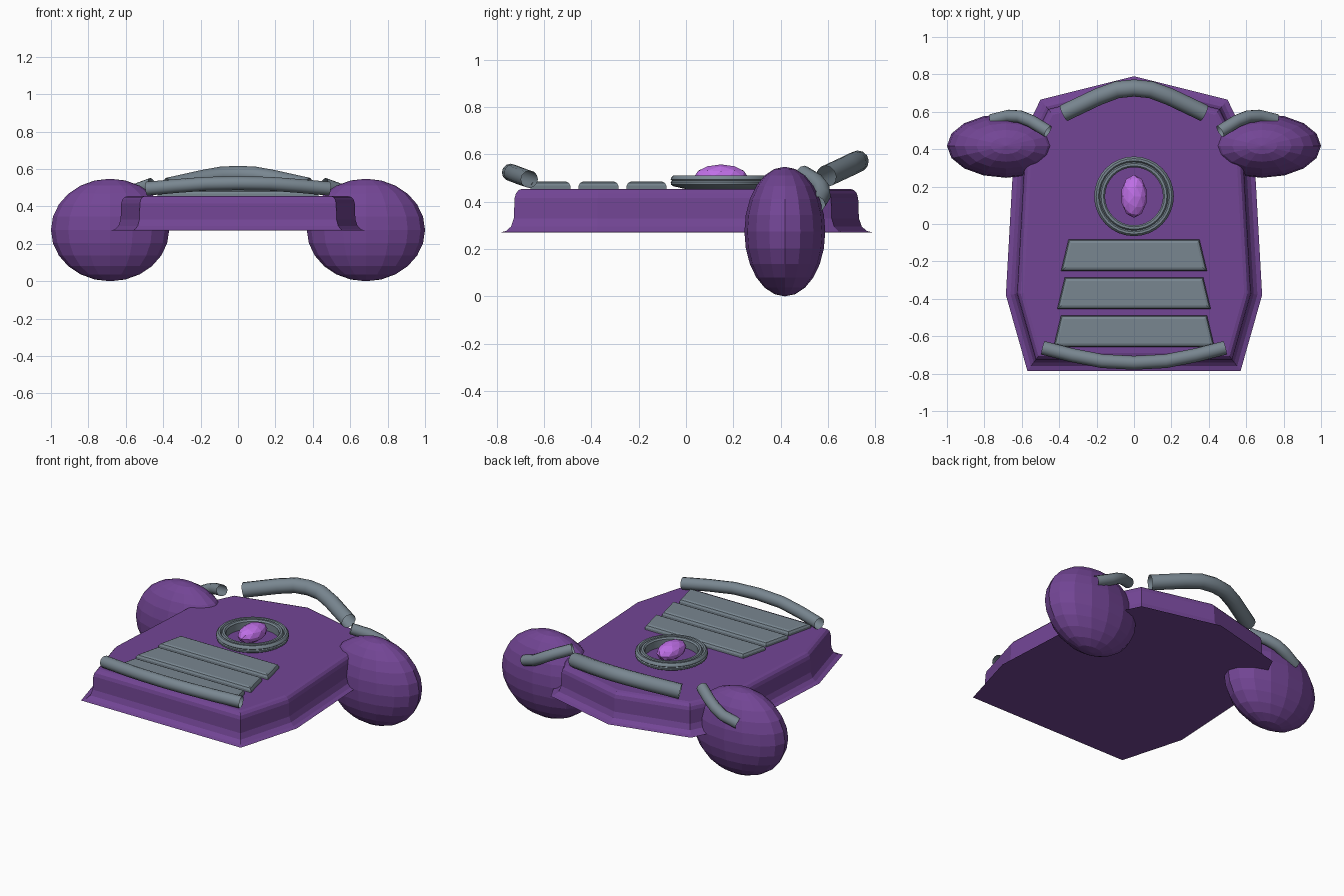
import bpy, bmesh
from mathutils import Vector, Matrix

if "Cube" in bpy.data.objects:
    bpy.data.objects.remove(bpy.data.objects["Cube"])


def material(name, rgb):
    m = bpy.data.materials.new(name)
    m.diffuse_color = (*rgb, 1)
    m.use_nodes = True
    m.node_tree.nodes["Principled BSDF"].inputs["Base Color"].default_value = m.diffuse_color
    return m


PURPLE = material("purple_paint", (0.17, 0.06, 0.30))
STEEL = material("steel", (0.19, 0.24, 0.28))
GLOW = material("bright_purple", (0.52, 0.16, 0.80))


def add_mesh(name, bm, mat):
    bmesh.ops.recalc_face_normals(bm, faces=bm.faces)
    me = bpy.data.meshes.new(name)
    bm.to_mesh(me)
    bm.free()
    me.materials.append(mat)
    ob = bpy.data.objects.new(name, me)
    bpy.context.collection.objects.link(ob)
    return ob


def inset(pts, d):
    """Offset a counter-clockwise outline inwards by d."""
    out = []
    for i, p in enumerate(pts):
        a = (p - pts[i - 1]).normalized()
        b = (pts[(i + 1) % len(pts)] - p).normalized()
        na, nb = Vector((-a.y, a.x)), Vector((-b.y, b.x))
        out.append(p + (na + nb) * d / (1 + na.dot(nb)))
    return out


def layered(name, outline, profile, mat):
    """Stack inset copies of an outline, capped at both ends."""
    bm = bmesh.new()
    pts = [Vector(p) for p in outline]
    rings = [[bm.verts.new((p.x, p.y, z)) for p in inset(pts, d)] for d, z in profile]
    n = len(pts)
    for lo, hi in zip(rings, rings[1:]):
        for i in range(n):
            j = (i + 1) % n
            bm.faces.new((lo[i], lo[j], hi[j], hi[i]))
    bm.faces.new(rings[0][::-1])
    bm.faces.new(rings[-1])
    return add_mesh(name, bm, mat)


def tube(name, points, radius, mat):
    """Open-ended round tube along a path."""
    cu = bpy.data.curves.new(name + "_path", 'CURVE')
    cu.dimensions = '3D'
    cu.bevel_depth = radius
    cu.bevel_resolution = 4
    sp = cu.splines.new('POLY')
    sp.points.add(len(points) - 1)
    for sp_pt, p in zip(sp.points, points):
        sp_pt.co = (*p, 1)
    tmp = bpy.data.objects.new(name + "_path", cu)
    bpy.context.collection.objects.link(tmp)
    dg = bpy.context.evaluated_depsgraph_get()
    me = bpy.data.meshes.new_from_object(tmp.evaluated_get(dg))
    bpy.data.objects.remove(tmp)
    me.materials.clear()
    me.materials.append(mat)
    ob = bpy.data.objects.new(name, me)
    bpy.context.collection.objects.link(ob)
    return ob


def mirrored(half):
    """Complete a path whose first point lies on x = 0."""
    return [(-x, y, z) for x, y, z in half[:0:-1]] + half


# Hull with flared skirt and rounded upper edge
right = [(0.57, -0.785), (0.685, -0.38), (0.643, 0.37), (0.50, 0.665)]
hull = right + [(0, 0.79)] + [(-x, y) for x, y in right[::-1]]
layered("hull", hull, [(0, 0.27), (0.025, 0.277), (0.045, 0.295), (0.057, 0.33),
                       (0.06, 0.415), (0.066, 0.436), (0.078, 0.45), (0.095, 0.455)], PURPLE)

# Hood slats
for i in range(3):
    y, w = -0.083 - 0.203 * i, 0.35 + 0.02 * i
    layered(f"hood_slat_{i + 1}",
            [(-w - 0.04, y - 0.168), (w + 0.04, y - 0.168), (w, y), (-w, y)],
            [(0, 0.44), (0, 0.468), (0.006, 0.48), (0.018, 0.485)], STEEL)

# Double ring: lathed cross-section with a groove around the middle
section = [(0.155, 0.455), (0.155, 0.503), (0.163, 0.512), (0.176, 0.512), (0.183, 0.502),
           (0.19, 0.512), (0.202, 0.512), (0.211, 0.503), (0.213, 0.494), (0.208, 0.489),
           (0.213, 0.484), (0.211, 0.472), (0.202, 0.466)]
bm = bmesh.new()
N = 32
rings = []
for k in range(N):
    rot = Matrix.Rotation(6.2831853 * k / N, 3, 'Z')
    rings.append([bm.verts.new(rot @ Vector((r, 0, z)) + Vector((0, 0.148, 0))) for r, z in section])
for k in range(N):
    a, b = rings[k], rings[(k + 1) % N]
    for i in range(len(section)):
        j = (i + 1) % len(section)
        bm.faces.new((a[i], b[i], b[j], a[j]))
add_mesh("gem_ring", bm, STEEL)

# Gem
bm = bmesh.new()
bmesh.ops.create_icosphere(bm, subdivisions=2, radius=1)
bm.transform(Matrix.Translation((0, 0.148, 0.505)) @ Matrix.Diagonal((0.07, 0.115, 0.053, 1)))
add_mesh("gem", bm, GLOW)

# Front and back bars
tube("front_bar", mirrored([(0, -0.742, 0.524), (0.17, -0.733, 0.521),
                            (0.33, -0.702, 0.509), (0.487, -0.662, 0.495)]), 0.037, STEEL)
tube("back_bar", mirrored([(0, 0.727, 0.571), (0.09, 0.718, 0.567), (0.19, 0.681, 0.549),
                           (0.375, 0.593, 0.508)]), 0.046, STEEL)

# Side pods and their curved struts
for s, side in ((-1, "left"), (1, "right")):
    bm = bmesh.new()
    bmesh.ops.create_uvsphere(bm, u_segments=16, v_segments=12, radius=1)
    bm.transform(Matrix.Translation((s * 0.684, 0.418, 0.274)) @ Matrix.Diagonal((0.316, 0.171, 0.274, 1)))
    add_mesh(f"{side}_pod", bm, PURPLE)
    tube(f"{side}_strut", [(s * x, y, z) for x, y, z in
                           [(0.46, 0.495, 0.52), (0.55, 0.55, 0.487), (0.61, 0.574, 0.458),
                            (0.67, 0.578, 0.425), (0.76, 0.555, 0.39)]], 0.034, STEEL)

# Keep round metal smooth, everything else faceted
bpy.ops.object.select_all(action='DESELECT')
for ob in bpy.context.scene.objects:
    if ob.name.endswith(("bar", "strut", "ring")):
        ob.select_set(True)
        bpy.context.view_layer.objects.active = ob
bpy.ops.object.shade_smooth_by_angle(angle=0.6)
